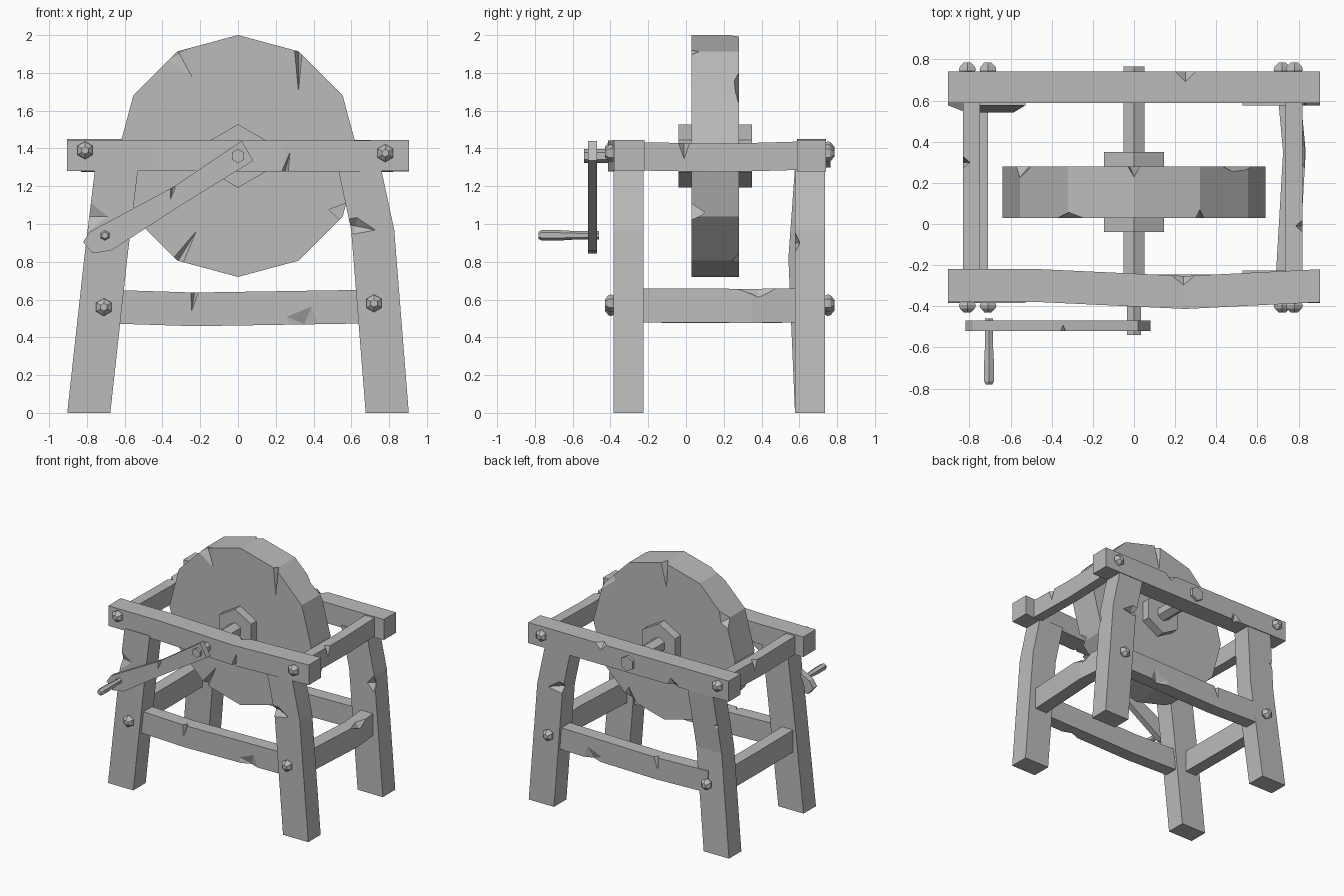
import bpy, bmesh, math
from mathutils import Vector

cube = bpy.data.objects.get("Cube")
if cube:
    bpy.data.objects.remove(cube, do_unlink=True)

grey = bpy.data.materials.new("plain_grey")
grey.use_nodes = True
COLOR = (0.5, 0.5, 0.5, 1)
grey.diffuse_color = COLOR
grey.node_tree.nodes["Principled BSDF"].inputs["Base Color"].default_value = COLOR


def finish(name, bm):
    bmesh.ops.recalc_face_normals(bm, faces=bm.faces)
    mesh = bpy.data.meshes.new(name)
    bm.to_mesh(mesh)
    bm.free()
    mesh.materials.append(grey)
    obj = bpy.data.objects.new(name, mesh)
    bpy.context.collection.objects.link(obj)
    return obj


def loft(name, rings):
    """Skin a row of matching rings and cap both ends."""
    bm = bmesh.new()
    rows = [[bm.verts.new(p) for p in ring] for ring in rings]
    n = len(rows[0])
    for a, b in zip(rows, rows[1:]):
        for i in range(n):
            j = (i + 1) % n
            bm.faces.new((a[i], a[j], b[j], b[i]))
    bm.faces.new(rows[0])
    bm.faces.new(rows[-1])
    return finish(name, bm)


def bar(name, path, half_a, half_b):
    """Square timber along a path; section lies across its main axis."""
    span = Vector(path[-1]) - Vector(path[0])
    axis = max(range(3), key=lambda k: abs(span[k]))
    u, v = [k for k in range(3) if k != axis]
    rings = []
    for p in path:
        ring = []
        for su, sv in ((-1, -1), (1, -1), (1, 1), (-1, 1)):
            q = Vector(p)
            q[u] += su * half_a
            q[v] += sv * half_b
            ring.append(q)
        rings.append(ring)
    return loft(name, rings)


def turned(name, x, z, stations, sides=6):
    """Faceted round part along y; stations are (y, radius)."""
    angles = [2 * math.pi * i / sides for i in range(sides)]
    return loft(name, [[(x + r * math.sin(a), y, z + r * math.cos(a)) for a in angles]
                       for y, r in stations])


def chip(obj, *notches):
    """Cut diamond-shaped nicks; each is (centre, half sizes, tilt about y)."""
    for centre, half, tilt in notches:
        bm = bmesh.new()
        bmesh.ops.create_uvsphere(bm, u_segments=4, v_segments=2, radius=1)
        cutter = finish("chip_cutter", bm)
        cutter.location, cutter.scale = centre, half
        cutter.rotation_euler.y = tilt
        cutter.hide_render = True
        mod = obj.modifiers.new("chip", "BOOLEAN")
        mod.operation, mod.object = "DIFFERENCE", cutter
        mod.solver = "EXACT"
        bpy.context.view_layer.objects.active = obj
        bpy.ops.object.modifier_apply(modifier=mod.name)
        bpy.data.objects.remove(cutter, do_unlink=True)


# Stone wheel, hub and axle
AXLE_Z = 1.36
wheel = turned("stone_wheel", 0, AXLE_Z, [(0.03, 0.64), (0.28, 0.64)], 12)
chip(wheel,
     ((0.32, 0.03, 1.91), (0.02, 0.04, 0.21), 0),
     ((-0.31, 0.03, 1.9), (0.07, 0.03, 0.14), -0.5),
     ((-0.32, 0.03, 0.8), (0.03, 0.04, 0.19), 0.55),
     ((0.56, 0.03, 1.06), (0.08, 0.07, 0.05), 0.2),
     ((0.5, 0.28, 1.77), (0.07, 0.04, 0.16), -0.5),
     ((0.0, 0.28, 2.0), (0.03, 0.05, 0.2), 0.1),
     ((-0.56, 0.28, 1.68), (0.06, 0.06, 0.12), 0.6),
     ((0.32, 0.28, 0.8), (0.06, 0.04, 0.1), 0))
turned("hub", 0, AXLE_Z, [(-0.04, 0.168), (0.35, 0.168)])
turned("axle", 0, AXLE_Z, [(-0.34, 0.06), (0.765, 0.06)])
turned("axle_tip", 0, AXLE_Z, [(-0.54, 0.038), (-0.33, 0.038)])

# Crank arm and handle
arm_outline = [(0.02, 1.44), (0.08, 1.335), (-0.3, 1.1), (-0.67, 0.86),
               (-0.77, 0.845), (-0.82, 0.905), (-0.785, 0.958), (-0.345, 1.195)]
arm = loft("crank_arm", [[(x, y, z) for x, z in arm_outline] for y in (-0.52, -0.47)])
chip(arm, ((-0.345, -0.52, 1.19), (0.012, 0.03, 0.06), 0.2))
turned("crank_handle", -0.705, 0.94,
       [(-0.78, 0.018), (-0.765, 0.028), (-0.68, 0.028), (-0.58, 0.022), (-0.46, 0.022)])

# Top beams along the front and back
front_beam = bar("front_top_beam",
                 [(-0.905, -0.3, 1.362), (-0.45, -0.3, 1.362),
                  (0.25, -0.333, 1.36), (0.905, -0.3, 1.362)], 0.08, 0.082)
chip(front_beam,
     ((0.24, -0.25, 1.445), (0.06, 0.05, 0.04), 0),
     ((0.25, -0.415, 1.28), (0.018, 0.04, 0.11), 0.25))
back_beam = bar("back_top_beam",
                [(-0.905, 0.665, 1.367), (-0.1, 0.665, 1.362), (0.905, 0.665, 1.362)],
                0.077, 0.084)
chip(back_beam,
     ((0.25, 0.742, 1.446), (0.05, 0.05, 0.05), 0),
     ((-0.4, 0.742, 1.28), (0.05, 0.03, 0.06), 0.3))

# Legs: the left pair is kinked, the right back leg is bowed inward
for end, y in (("front", -0.305), ("back", 0.657)):
    left = bar(f"{end}_left_leg",
               [(0.79, y, 0), (0.713, y, 0.97), (0.642, y, 1.3)], 0.114, 0.08)
    outer = math.copysign(0.08, y)
    chip(left, ((0.62, y + outer, 0.99), (0.11, 0.04, 0.045), 0.2))
    bow = -0.035 if end == "back" else 0
    right = bar(f"{end}_right_leg",
                [(-0.79, y, 0), (-0.7, y + bow, 0.82), (-0.642, y, 1.3)], 0.114, 0.08)
    chip(right, ((-0.79, y + outer, 1.04), (0.1, 0.03, 0.08), 0))
chip(bpy.data.objects["back_left_leg"],
     ((0.82, 0.575, 0.9), (0.06, 0.035, 0.07), 0))

# Lower rails along the front and back
for end, y, side in (("front", -0.3, -1), ("back", 0.66, 1)):
    rail = bar(f"{end}_lower_rail",
               [(-0.7, y, 0.563), (-0.23, y, 0.548), (0.7, y, 0.563)], 0.055, 0.089)
    face_y = y + side * 0.055
    chip(rail,
         ((-0.23, face_y, 0.64), (0.02, 0.04, 0.1), 0.15),
         ((0.35, face_y, 0.47), (0.1, 0.03, 0.1), 0.4))

# Side rails, upper and lower
right_top = bar("right_top_rail",
                [(-0.79, -0.25, 1.358), (-0.79, 0.2, 1.35), (-0.79, 0.62, 1.362)], 0.042, 0.075)
left_top = bar("left_top_rail",
               [(0.778, -0.25, 1.358), (0.778, 0.2, 1.35), (0.778, 0.62, 1.362)], 0.042, 0.075)
chip(left_top, ((0.82, -0.01, 1.43), (0.035, 0.03, 0.085), 0))
chip(right_top, ((-0.832, 0.3, 1.43), (0.035, 0.03, 0.085), 0))
bar("right_lower_rail",
    [(-0.76, -0.25, 0.568), (-0.76, 0.2, 0.565), (-0.76, 0.62, 0.568)], 0.05, 0.09)
left_low = bar("left_lower_rail",
               [(0.745, -0.25, 0.568), (0.78, 0.35, 0.567), (0.755, 0.62, 0.568)], 0.055, 0.09)
chip(left_low, ((0.83, 0.38, 0.66), (0.04, 0.12, 0.05), 0))

# Domed bolts on the front and back
for end, face, out in (("front", -0.375, -1), ("back", 0.73, 1)):
    for x, z in ((-0.81, 1.39), (0.78, 1.375), (-0.71, 0.56), (0.72, 0.58)):
        turned(f"{end}_bolt", x, z,
               [(face, 0.038), (face + out * 0.02, 0.047),
                (face + out * 0.035, 0.043), (face + out * 0.055, 0.02)])
